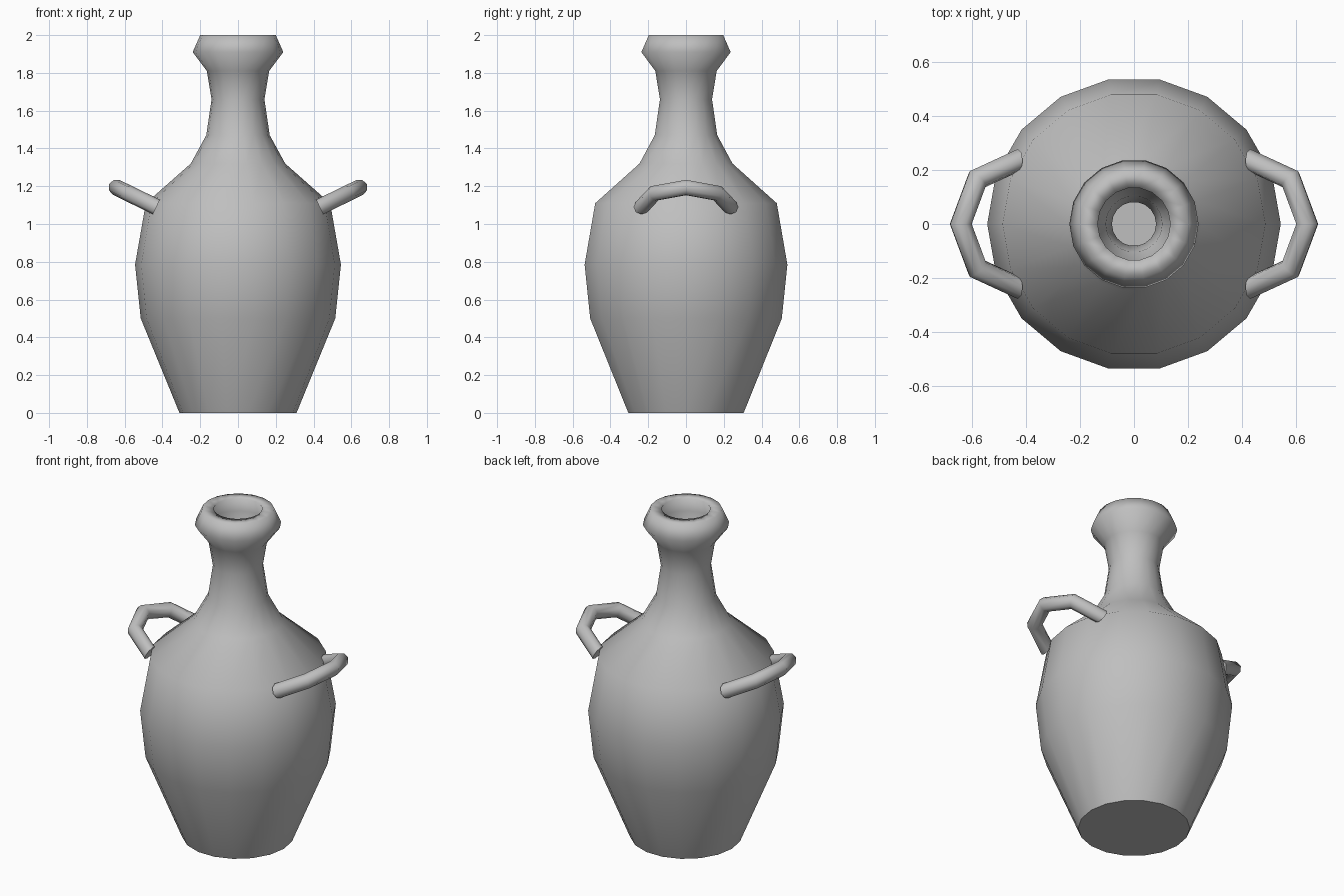
import bpy, bmesh
from math import cos, sin, pi, radians
from mathutils import Vector

cube = bpy.data.objects.get("Cube")
if cube:
    bpy.data.objects.remove(cube, do_unlink=True)

clay = bpy.data.materials.new("grey_clay")
clay.use_nodes = True
GREY = (0.52, 0.52, 0.52, 1)
clay.diffuse_color = GREY
clay.node_tree.nodes["Principled BSDF"].inputs["Base Color"].default_value = GREY


def skin(name, rings):
    """Join equal rings of points into a smooth closed tube with crisp flat caps."""
    bm = bmesh.new()
    loops = [[bm.verts.new(p) for p in ring] for ring in rings]
    n = len(loops[0])
    for a, b in zip(loops, loops[1:]):
        for i in range(n):
            j = (i + 1) % n
            bm.faces.new((a[i], a[j], b[j], b[i])).smooth = True
    for end in (loops[0], loops[-1]):
        cap = bm.faces.new(end)
        for edge in cap.edges:
            edge.smooth = False
    bmesh.ops.recalc_face_normals(bm, faces=bm.faces)
    mesh = bpy.data.meshes.new(name)
    bm.to_mesh(mesh)
    bm.free()
    mesh.materials.append(clay)
    obj = bpy.data.objects.new(name, mesh)
    bpy.context.collection.objects.link(obj)
    return obj


# Hollow jar: radius and height, up the outside and down the inside
outside = [(.31, 0), (.515, .5), (.545, .785), (.488, 1.11), (.25, 1.32),
           (.168, 1.47), (.14, 1.66), (.165, 1.81), (.24, 1.91), (.2, 2)]
inside = [(.135, 2), (.165, 1.91), (.105, 1.83), (.082, 1.66), (.108, 1.48),
          (.2, 1.35), (.43, 1.08), (.485, .785), (.455, .51), (.27, .06)]
SIDES = 18
skin("jar_body", [[(r * cos(2 * pi * i / SIDES), r * sin(2 * pi * i / SIDES), z)
                   for i in range(SIDES)] for r, z in outside + inside])

# Handles: tilted half rings, one on each side
tilt = radians(26)
for side, name in ((1, "left_handle"), (-1, "right_handle")):
    out = Vector((side * cos(tilt), 0, sin(tilt)))
    along = Vector((0, 1, 0))
    up = Vector((-side * sin(tilt), 0, cos(tilt)))
    centre = Vector((side * .432, 0, 1.09))
    rings = []
    for k in range(-2, 3):
        radial = out * cos(k * pi / 4) + along * sin(k * pi / 4)
        rings.append([centre + radial * (.235 + .043 * cos(i * pi / 4))
                      + up * .043 * sin(i * pi / 4) for i in range(8)])
    skin(name, rings)
